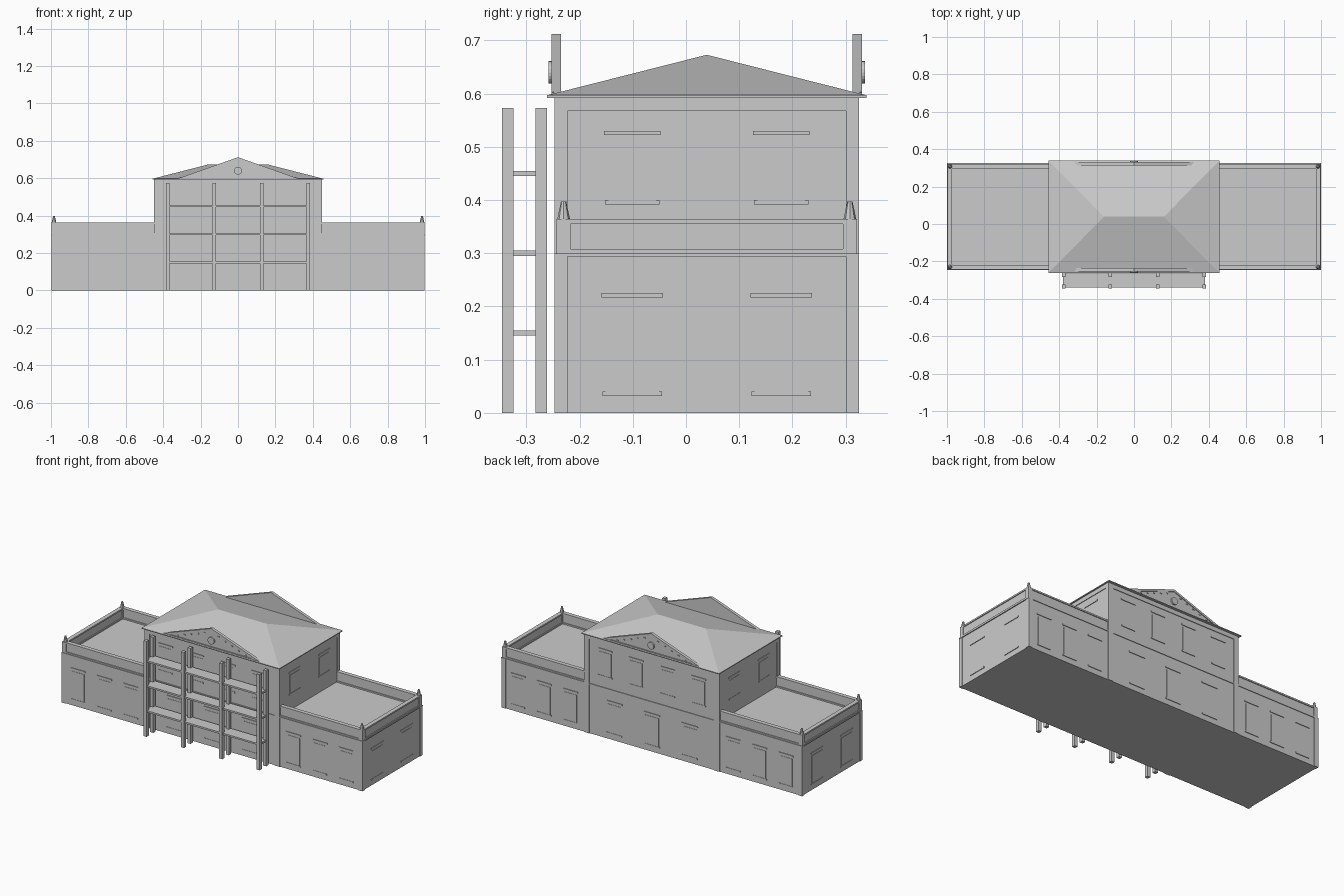
import bpy, bmesh, math
from mathutils import Matrix, Vector

if "Cube" in bpy.data.objects:
    bpy.data.objects.remove(bpy.data.objects["Cube"])

stone = bpy.data.materials.new("pale grey stone")
stone.diffuse_color = (0.6, 0.6, 0.6, 1)
stone.use_nodes = True
stone.node_tree.nodes["Principled BSDF"].inputs["Base Color"].default_value = stone.diffuse_color

Y0, Y1 = -0.243, 0.321          # front and back wall planes
YC = (Y0 + Y1) / 2
CX = 0.445                      # half width of the central block


def finish(name, bm):
    bmesh.ops.recalc_face_normals(bm, faces=bm.faces)
    me = bpy.data.meshes.new(name)
    bm.to_mesh(me)
    bm.free()
    me.materials.append(stone)
    ob = bpy.data.objects.new(name, me)
    bpy.context.collection.objects.link(ob)
    return ob


def boxes(name, items):
    """One object made of boxes given as (x0, x1, y0, y1, z0, z1)."""
    bm = bmesh.new()
    for x0, x1, y0, y1, z0, z1 in items:
        c = Vector(((x0 + x1) / 2, (y0 + y1) / 2, (z0 + z1) / 2))
        s = Matrix.Diagonal((abs(x1 - x0), abs(y1 - y0), abs(z1 - z0), 1))
        bmesh.ops.create_cube(bm, size=1, matrix=Matrix.Translation(c) @ s)
    return finish(name, bm)


def prism(name, pts, y0, y1):
    """Extrude an x-z outline along y."""
    bm = bmesh.new()
    f = bm.faces.new([bm.verts.new((x, y0, z)) for x, z in pts])
    g = bmesh.ops.extrude_face_region(bm, geom=[f])
    bmesh.ops.translate(bm, vec=(0, y1 - y0, 0),
                        verts=[v for v in g["geom"] if isinstance(v, bmesh.types.BMVert)])
    return finish(name, bm)


def both_x(items):
    return items + [(-b, -a, c, d, e, f) for a, b, c, d, e, f in items]


# Main masses
boxes("central_block", [(-CX, CX, Y0, Y1, 0, 0.595)])
boxes("wings", both_x([(CX, 0.994, Y0, Y1, 0, 0.3)]))

# String course, frieze and corner pilasters
boxes("string_course", [(-1, 1, Y0 - 0.004, Y1 + 0.004, 0.294, 0.3)])
boxes("frieze", [(-CX - 0.004, CX + 0.004, Y0 - 0.004, Y1 + 0.004, 0.567, 0.595)])
pil = []
for y0, y1 in ((Y0 - 0.004, Y0 + 0.02), (Y1 - 0.02, Y1 + 0.004)):
    pil += [(CX - 0.03, CX + 0.004, y0, y1, 0, 0.567),
            (0.97, 0.998, y0, y1, 0, 0.295)]
boxes("corner_pilasters", both_x(pil))

# Wing parapets: recessed panels, base and coping rails, corner posts
par = []
for z0, z1, t in ((0.3, 0.308, 0.0), (0.308, 0.355, 0.005), (0.355, 0.364, 0.0)):
    par += [(CX, 0.997 - t, Y0 + t, Y0 + 0.025 - t, z0, z1),
            (CX, 0.997 - t, Y1 - 0.025 + t, Y1 - t, z0, z1),
            (0.972 + t, 0.997 - t, Y0 + 0.01, Y1 - 0.01, z0, z1)]
for y0 in (Y0, Y1 - 0.026):
    par.append((0.971, 0.997, y0, y0 + 0.026, 0.3, 0.364))
boxes("wing_parapets", both_x(par))

# Corner finials
bm = bmesh.new()
for sx in (-1, 1):
    for y in (Y0 + 0.013, Y1 - 0.013):
        bmesh.ops.create_cone(bm, cap_ends=True, segments=8, radius1=0.012, radius2=0.005,
                              depth=0.033, matrix=Matrix.Translation((sx * 0.984, y, 0.3805)))
finish("corner_finials", bm)

# Hipped roof with a thin eave
boxes("eave", [(-0.457, 0.457, YC - 0.3, YC + 0.3, 0.592, 0.597)])
bm = bmesh.new()
e = [bm.verts.new((x * 0.457, YC + y * 0.3, 0.597)) for x, y in ((-1, -1), (1, -1), (1, 1), (-1, 1))]
r = [bm.verts.new((x, YC, 0.673)) for x in (-0.16, 0.16)]
for f in ((e[0], e[1], r[1], r[0]), (e[2], e[3], r[0], r[1]),
          (e[1], e[2], r[1]), (e[3], e[0], r[0]), (e[3], e[2], e[1], e[0])):
    bm.faces.new(f)
finish("hipped_roof", bm)

# Pediments at front and back with raised borders, round medallion and dentils
for side, s, yo in (("front", -1, YC - 0.292), ("back", 1, YC + 0.292)):
    inner = yo - s * 0.004
    prism(side + "_pediment", [(-0.33, 0.595), (0.33, 0.595), (0, 0.712)], inner, yo - s * 0.018)
    for sx in (-1, 1):
        prism(side + "_raking_border", [(sx * 0.33, 0.595), (0, 0.712), (0, 0.699),
                                        (sx * 0.293, 0.595)], inner - s * 0.001, yo)
    boxes(side + "_pediment_base", [(-0.31, 0.31, inner - s * 0.001, yo, 0.595, 0.603)])
    bm = bmesh.new()
    bmesh.ops.create_cone(bm, cap_ends=True, segments=20, radius1=0.021, radius2=0.021, depth=0.009,
                          matrix=Matrix.Translation((0, inner + s * 0.0045, 0.64))
                          @ Matrix.Rotation(math.pi / 2, 4, 'X'))
    finish(side + "_medallion", bm)
    dent = []
    for i in range(1, 6):
        x = 0.045 * i
        z = 0.692 - x * 0.117 / 0.33
        dent.append((x - 0.005, x + 0.005, inner, yo, z - 0.006, z))
    boxes(side + "_dentils", both_x(dent))

# Windows: thin plates with lintels and sills
win, trim = [], []


def window(axis, wall, s, c, w, z0, z1):
    def plate(a, b, lo, hi, t):
        p, q = sorted((wall, wall + s * t))
        return (c + a, c + b, p, q, lo, hi) if axis == 'y' else (p, q, c + a, c + b, lo, hi)
    h = w / 2
    win.append(plate(-h, h, z0, z1, 0.002))
    trim.append(plate(-h - 0.008, h + 0.008, z1 + 0.012, z1 + 0.02, 0.004))
    trim.append(plate(-h - 0.006, h + 0.006, z0 - 0.008, z0, 0.004))


for wall, s in ((Y0, -1), (Y1, 1)):
    for sx in (-1, 1):
        for x in (0.54, 0.715, 0.89):
            window('y', wall, s, sx * x, 0.08, 0.04, 0.205)
    for x in (-0.31, -0.105, 0.105, 0.31):
        window('y', wall, s, x, 0.08, 0.37, 0.51)
    for x in (-0.25, 0, 0.25):
        window('y', wall, s, x, 0.09, 0.04, 0.21)
for s in (-1, 1):
    for y in (YC - 0.14, YC + 0.14):
        window('x', s * 0.994, s, y, 0.1, 0.04, 0.205)
        window('x', s * CX, s, y, 0.09, 0.4, 0.51)
boxes("windows", win)
boxes("window_trim", trim)

# Free-standing front gallery: paired square posts and three floors
posts = []
for x in (0.127, 0.375):
    for y in (-0.335, -0.272):
        posts.append((x - 0.01, x + 0.01, y - 0.0105, y + 0.0105, 0, 0.573))
boxes("gallery_posts", both_x(posts))
boxes("gallery_floors", [(-0.38, 0.38, -0.34, -0.265, z - 0.005, z + 0.005) for z in (0.15, 0.3, 0.45)])
